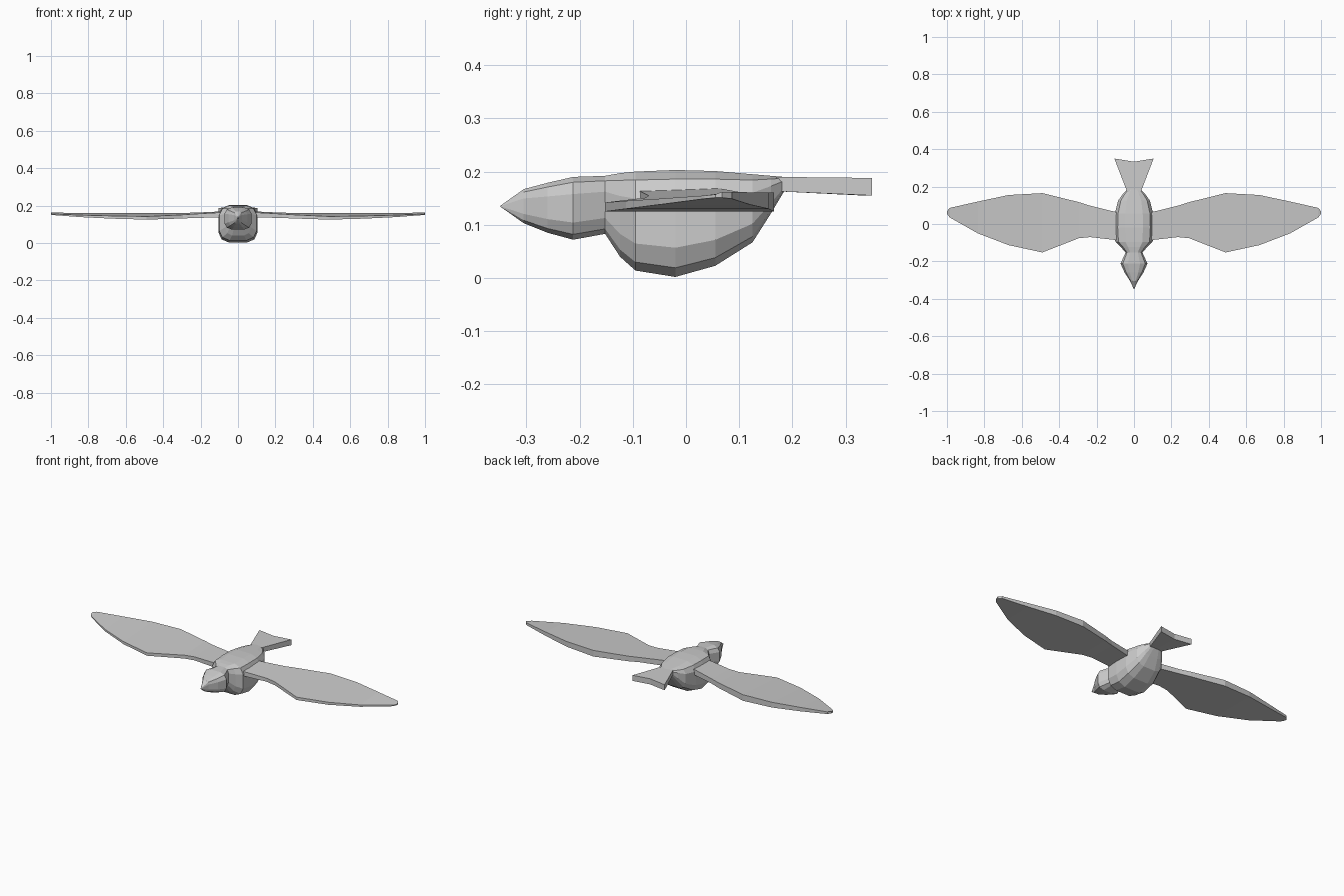
import bpy, bmesh, math

cube = bpy.data.objects.get("Cube")
if cube:
    bpy.data.objects.remove(cube, do_unlink=True)

# One plain grey
grey = bpy.data.materials.new("plain grey")
grey.use_nodes = True
colour = (0.6, 0.6, 0.6, 1)
grey.diffuse_color = colour
grey.node_tree.nodes["Principled BSDF"].inputs["Base Color"].default_value = colour


def loft(name, rings):
    """Skin a row of equal closed rings and cap both ends."""
    bm = bmesh.new()
    loops = [[bm.verts.new(p) for p in ring] for ring in rings]
    n = len(rings[0])
    for a, b in zip(loops, loops[1:]):
        for i in range(n):
            j = (i + 1) % n
            bm.faces.new((a[i], a[j], b[j], b[i]))
    bm.faces.new(loops[0])
    bm.faces.new(loops[-1])
    bmesh.ops.remove_doubles(bm, verts=bm.verts, dist=0.0005)
    bmesh.ops.recalc_face_normals(bm, faces=bm.faces)
    mesh = bpy.data.meshes.new(name)
    bm.to_mesh(mesh)
    bm.free()
    mesh.materials.append(grey)
    obj = bpy.data.objects.new(name, mesh)
    bpy.context.collection.objects.link(obj)
    return obj


def boxy_ring(y, half_width, bottom, top, power=0.6, n=12):
    """Rounded-square section across the body."""
    mid, half = (top + bottom) / 2, (top - bottom) / 2
    ring = []
    for i in range(n):
        a = 2 * math.pi * (i + 0.5) / n
        c, s = math.cos(a), math.sin(a)
        k = math.cos(math.pi / n)
        ring.append((half_width * math.copysign(min(1, abs(c) / k) ** power, c), y,
                     mid + half * math.copysign(min(1, abs(s) / k) ** power, s)))
    return ring


# Head with pointed beak: y, half width, bottom, top
head = [(-0.35, 0.0001, 0.1349, 0.1351), (-0.305, 0.021, 0.103, 0.167),
        (-0.26, 0.05, 0.085, 0.179), (-0.212, 0.072, 0.072, 0.19),
        (-0.152, 0.045, 0.083, 0.192), (-0.12, 0.04, 0.09, 0.193)]
loft("head", [boxy_ring(*s) for s in head])

# Deep-bellied body
body = [(-0.152, 0.045, 0.083, 0.192), (-0.124, 0.07, 0.04, 0.197),
        (-0.095, 0.1, 0.014, 0.2), (-0.02, 0.105, 0.002, 0.203),
        (0.055, 0.103, 0.023, 0.201), (0.125, 0.085, 0.067, 0.195),
        (0.16, 0.06, 0.122, 0.192), (0.184, 0.036, 0.162, 0.19)]
loft("body", [boxy_ring(*s) for s in body])

# Forked tail: x, start y, end y
tail = []
for x0, x1, y1 in [(-0.036, -0.105, 0.35), (0, 0, 0.333), (0.036, 0.105, 0.35)]:
    tail.append([(x0, 0.17, 0.163), (x1, y1, 0.155), (x1, y1, 0.188), (x0, 0.17, 0.19)])
loft("tail", tail)

# Wings: x, front y, back y, bottom z, front top z, back top z
wing = [(0.06, -0.09, 0.055, 0.137, 0.165, 0.17), (0.235, -0.07, 0.098, 0.134, 0.155, 0.162),
        (0.295, -0.076, 0.117, 0.131, 0.151, 0.161), (0.49, -0.152, 0.165, 0.125, 0.142, 0.161),
        (0.67, -0.113, 0.155, 0.13, 0.145, 0.161), (0.835, -0.05, 0.12, 0.138, 0.149, 0.161),
        (0.985, 0.035, 0.086, 0.149, 0.155, 0.162), (1.0, 0.055, 0.068, 0.151, 0.157, 0.162)]
for side, name in ((1, "left_wing"), (-1, "right_wing")):
    loft(name, [[(side * x, yf, zb), (side * x, yb, zb), (side * x, yb, zt), (side * x, yf, zf)]
                for x, yf, yb, zb, zf, zt in wing])
